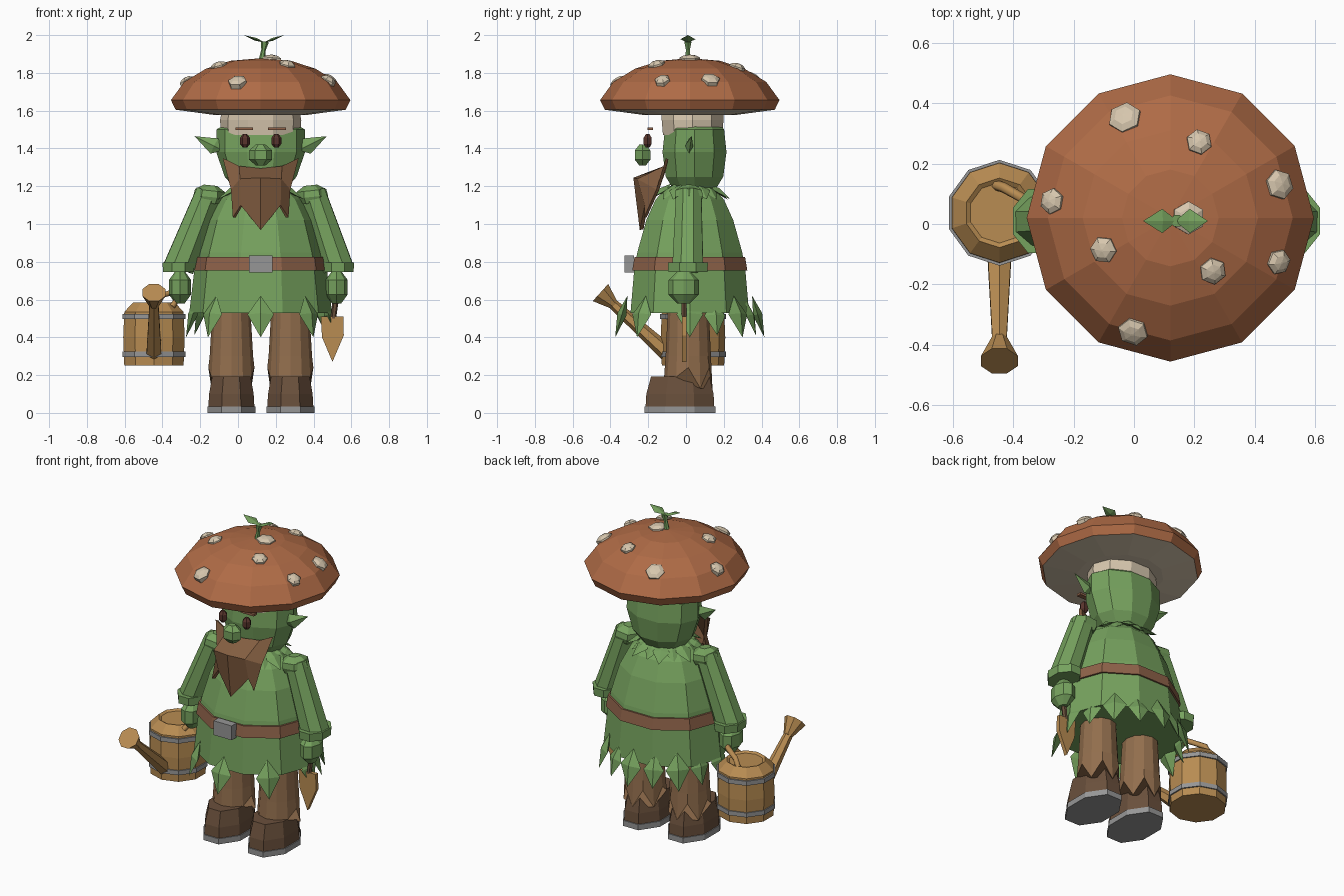
import bpy, bmesh, math
from mathutils import Vector, Matrix

old = bpy.data.objects.get("Cube")
if old:
    bpy.data.objects.remove(old, do_unlink=True)


def material(name, r, g, b):
    lin = [((c / 255 + 0.055) / 1.055) ** 2.4 for c in (r, g, b)] + [1]
    m = bpy.data.materials.new(name)
    m.diffuse_color = lin
    m.use_nodes = True
    m.node_tree.nodes["Principled BSDF"].inputs["Base Color"].default_value = lin
    return m


GREEN = material("leaf green", 118, 162, 94)
CAP = material("cap rust", 175, 107, 70)
CREAM = material("cream", 214, 198, 173)
CLOTH = material("trouser brown", 146, 110, 77)
BOOT = material("boot brown", 106, 80, 60)
METAL = material("grey metal", 150, 150, 150)
BELT = material("belt brown", 142, 98, 73)
BEARD = material("beard brown", 134, 96, 66)
WOOD = material("tan wood", 184, 140, 82)
EYE = material("dark eye", 88, 52, 44)

CX, CY = 0.12, 0.02   # body axis


def build(name, parts, mats, rule=None):
    """Merge (verts, faces) parts into one flat-shaded object."""
    bm = bmesh.new()
    for verts, faces in parts:
        vs = [bm.verts.new(v) for v in verts]
        for f in faces:
            bm.faces.new([vs[i] for i in f])
    bmesh.ops.recalc_face_normals(bm, faces=bm.faces)
    if rule:
        for f in bm.faces:
            f.normal_update()
            f.material_index = rule(f)
    me = bpy.data.meshes.new(name)
    bm.to_mesh(me)
    bm.free()
    for m in mats if isinstance(mats, list) else [mats]:
        me.materials.append(m)
    ob = bpy.data.objects.new(name, me)
    bpy.context.scene.collection.objects.link(ob)
    return ob


def loft(rings, n=10, phase=0.0, mat=None):
    """Rings are (z, rx, ry, cx, cy); short ones default to round and centred."""
    verts = []
    for ring in rings:
        z, rx = ring[:2]
        ry = ring[2] if len(ring) > 2 else rx
        cx, cy = ring[3:5] if len(ring) > 4 else (0, 0)
        for i in range(n):
            a = phase + math.tau * i / n
            verts.append(Vector((cx + rx * math.cos(a), cy + ry * math.sin(a), z)))
    faces = [(k * n + i, k * n + (i + 1) % n, (k + 1) * n + (i + 1) % n, (k + 1) * n + i)
             for k in range(len(rings) - 1) for i in range(n)]
    faces += [tuple(range(n)), tuple(range(len(verts) - n, len(verts)))]
    if mat:
        verts = [mat @ v for v in verts]
    return verts, faces


def body_loft(rings, n=10, cy=CY):
    return loft([(z, rx, ry, CX, cy) for z, rx, ry in rings], n)


def along(p0, p1, radii, n=6, flat=1.0):
    """Tapered tube: radii are (fraction, radius) from p0 to p1."""
    p0, p1 = Vector(p0), Vector(p1)
    d = p1 - p0
    m = Matrix.Translation(p0) @ d.to_track_quat('Z', 'Y').to_matrix().to_4x4()
    return loft([(t * d.length, r, r * flat) for t, r in radii], n, math.pi / n, m)


def ball(c, rx, ry, rz, n=6):
    x, y, z = c
    return loft([(z + rz * s, rx * k, ry * k, x, y)
                 for s, k in ((-1, .4), (-.45, .95), (.45, .95), (1, .4))], n)


def leaf(root, tip, width, thick, out, mid=0.45):
    """Faceted diamond leaf."""
    root, tip, out = Vector(root), Vector(tip), Vector(out)
    d = (tip - root).normalized()
    side = d.cross(out).normalized()
    nrm = side.cross(d)
    c = root.lerp(tip, mid)
    verts = [root, tip, c + side * width, c + nrm * thick, c - side * width, c - nrm * thick]
    ring = [2, 3, 4, 5]
    return verts, [(e, ring[i], ring[(i + 1) % 4]) for e in (0, 1) for i in range(4)]


def box(c, sx, sy, sz):
    q = math.sqrt(0.5)
    x, y, z = c
    return loft([(z - sz, sx / q, sy / q, x, y), (z + sz, sx / q, sy / q, x, y)], 4, math.pi / 4)


# mushroom cap, cream underneath
dome = [(.475, 1.656), (.405, 1.752), (.29, 1.822), (.16, 1.864), (.02, 1.876)]
build("mushroom_cap", [body_loft([(1.578, .25, .25), (1.605, .45, .45)] +
      [(z, r, r) for r, z in dome], 12)], [CAP, CREAM], lambda f: int(f.normal.z < -.8))

# raised spots following the dome
spots = []
for x, y, size in ((-.03, .35, .055), (.215, .27, .043), (.48, .13, .05), (-.27, .075, .043),
                   (.18, .02, .055), (-.10, -.085, .045), (.26, -.155, .045),
                   (.477, -.125, .042), (-.003, -.355, .05)):
    off = Vector((x - CX, y - CY, 0))
    for (r0, z0), (r1, z1) in zip(dome, dome[1:]):
        if r1 <= off.length * 1.02 <= r0:
            t = (r0 - off.length * 1.02) / (r0 - r1)
            normal = off.normalized() * (z1 - z0) + Vector((0, 0, r0 - r1))
            m = (Matrix.Translation((x, y, z0 + t * (z1 - z0)))
                 @ normal.to_track_quat('Z', 'Y').to_matrix().to_4x4())
            spots.append(loft([(-.02, size), (.008, size), (.02, size * .6), (.024, .004)], 6, 0, m))
build("cap_spots", spots, CREAM)

# sprout on top
build("sprout", [along((.125, .01, 1.86), (.142, .01, 1.965), [(0, .017), (.6, .012), (1, .022)]),
                 leaf((.145, .01, 1.96), (.03, .01, 2), .04, .008, (0, 0, 1)),
                 leaf((.135, .01, 1.96), (.245, .01, 2), .04, .008, (0, 0, 1))], GREEN)

# head
build("cap_stem", [body_loft([(1.47, .21, .165), (1.55, .215, .172), (1.6, .205, .172)], cy=.035)], CREAM)
build("head", [body_loft([(1.18, .13, .115), (1.25, .19, .16), (1.38, .235, .178),
                          (1.5, .235, .165), (1.52, .2, .15)], cy=.045)], GREEN)
build("ears", [leaf((CX + s * .2, .01, 1.39), (CX + s * .35, .03, 1.465), .045, .022, (0, -1, 0), .3)
               for s in (-1, 1)], GREEN)
build("nose", [ball((CX, -.23, 1.365), .064, .05, .055)], GREEN)
build("eyes", [ball((CX + s * .083, -.203, 1.44), .028, .026, .036) for s in (-1, 1)], EYE)
build("eyebrows", [box((CX + s * .087, -.19, 1.504), .047, .015, .007) for s in (-1, 1)], BELT)

# beard: half the columns, mirrored, then thickened
half = [((0, -.12, 1.285), (0, -.27, 1.24), (0, -.235, .97)),
        ((.11, -.11, 1.3), (.105, -.25, 1.235), (.1, -.21, 1.1)),
        ((.195, -.10, 1.345), (.15, -.15, 1.18), (.14, -.215, 1.035))]
cols = [[(-x, y, z) for x, y, z in c] for c in half[:0:-1]] + half
bverts = [(CX + x, y, z) for c in cols for x, y, z in c]
bfaces = [(c * 3 + r, c * 3 + r + 1, c * 3 + r + 4, c * 3 + r + 3) for c in range(4) for r in range(2)]
beard = build("beard", [(bverts, bfaces)], BEARD)
mod = beard.modifiers.new("thickness", 'SOLIDIFY')
mod.thickness, mod.offset = .02, 0

# coat, belt and buckle
build("coat", [body_loft([(.53, .378, .33), (.75, .352, .31), (.85, .335, .292), (1.02, .285, .242),
                          (1.13, .225, .19), (1.2, .14, .12)])], GREEN)
build("belt", [body_loft([(.755, .364, .32), (.825, .352, .308)])], BELT)
build("buckle", [box((CX, -.3, .787), .063, .025, .045)], METAL)

# leaf hem and leaf collar
hem, collar = [], []
for i in range(16):
    a = math.tau * i / 16 - math.pi / 2
    u = Vector((math.cos(a), math.sin(a), 0))
    axis = Vector((CX, CY, 0))
    if i % 2 == 0:
        hem.append(leaf(axis + u * .33 + Vector((0, 0, .62)), axis + u * .395 + Vector((0, 0, .4)), .07, .025, u))
    elif u.y > .3:
        hem.append(leaf(axis + u * .32 + Vector((0, 0, .6)), axis + u * .38 + Vector((0, 0, .41)), .06, .02, u))
    if i % 4 != 0 or u.y > -.5:
        flat = Vector((u.x, u.y * .95, 0))
        collar.append(leaf(axis + flat * .11 + Vector((0, 0, 1.215)),
                           axis + flat * (.245 if i % 2 else .21) + Vector((0, 0, 1.13)), .05, .015, (0, 0, 1)))
build("hem_leaves", hem, GREEN)
build("collar_leaves", collar, GREEN)

# arms, cuffs and hands
for side, s, reach in (("right", -1, .435), ("left", 1, .41)):
    top = Vector((CX + s * .275, .015, 1.17))
    wrist = Vector((CX + s * reach, .01, .765))
    build(side + "_arm", [along(top, wrist, [(0, .072), (1, .088)], 8)], GREEN)
    build(side + "_shoulder", [along(top - Vector((0, 0, .06)), top + Vector((-s * .01, 0, .035)),
                                     [(0, .07), (.35, .085), (.7, .08), (1, .035)], 6)], GREEN)
    build(side + "_cuff", [loft([(.745, .088, .112, *wrist[:2]), (.795, .092, .115, *wrist[:2])], 8, math.pi / 8)], GREEN)
    build(side + "_hand", [ball((wrist.x - s * .008, -.012, .665), .062, .085, .085, 8)], GREEN)

# legs with ragged trouser ends, boots and soles
for side, lx in (("right", -.035), ("left", .277)):
    verts, faces = loft([(.19, .122, .128, lx, .012), (.3, .115, .12, lx, .012),
                         (.56, .1, .108, lx, .012)], 12)
    for i, v in enumerate(verts[:12]):
        if v.y > 0:
            v.z = .13 if i % 2 else .24
    build(side + "_trouser_leg", [(verts, faces)], CLOTH)
    k = 1 / math.cos(math.pi / 8)
    build(side + "_boot", [loft([(z, rx * k, ry * k, lx, cy) for z, rx, ry, cy in
          ((.03, .122, .182, -.032), (.1, .118, .178, -.032), (.192, .102, .155, -.03))], 8, math.pi / 8)], BOOT)
    build(side + "_sole", [loft([(z, .127 * k, .188 * k, lx, -.032) for z in (0, .035)], 8, math.pi / 8)], METAL)

# hand trowel
build("trowel_handle", [along((.525, -.01, .66), (.505, -.01, .5), [(0, .018), (1, .014)])], BOOT)
outline = [(-.062, .51), (.058, .51), (.06, .41), (0, .27), (-.055, .4)]
blade = [(.5 + x, y, z) for y in (-.022, .002) for x, z in outline]
build("trowel_blade", [(blade, [tuple(range(5)), tuple(range(5, 10))] +
      [(i, (i + 1) % 5, 5 + (i + 1) % 5, 5 + i) for i in range(5)])], WOOD)

# watering can with bands, spout, rose and handle
KX, KY = -.445, .037
turn = math.pi / 2


def can_ring(profile):
    return loft([(z, r, r, KX, KY) for z, r in profile], 10, turn)


build("can_barrel", [can_ring([(.25, .165), (.4, .171), (.535, .165), (.585, .115), (.575, .1)])], WOOD)
build("can_bands", [can_ring([(z - .014, .175), (z + .014, .175)]) for z in (.31, .51)], METAL)
build("can_spout", [along((KX, -.09, .31), (KX, -.39, .58), [(0, .046), (1, .027)])], WOOD)
build("can_rose", [along((KX, -.38, .571), (KX, -.453, .637), [(0, .027), (1, .066)], 8)], WOOD)
cu = bpy.data.curves.new("can_handle", 'CURVE')
cu.dimensions = '3D'
cu.bevel_depth, cu.bevel_resolution, cu.use_fill_caps = .017, 1, True
path = [(-.46, .13, .56), (-.43, .12, .615), (-.34, .07, .64), (-.31, .0, .62), (-.35, -.04, .56)]
spline = cu.splines.new('POLY')
spline.points.add(len(path) - 1)
for p, co in zip(spline.points, path):
    p.co = (*co, 1)
cu.materials.append(WOOD)
bpy.context.scene.collection.objects.link(bpy.data.objects.new("can_handle", cu))
